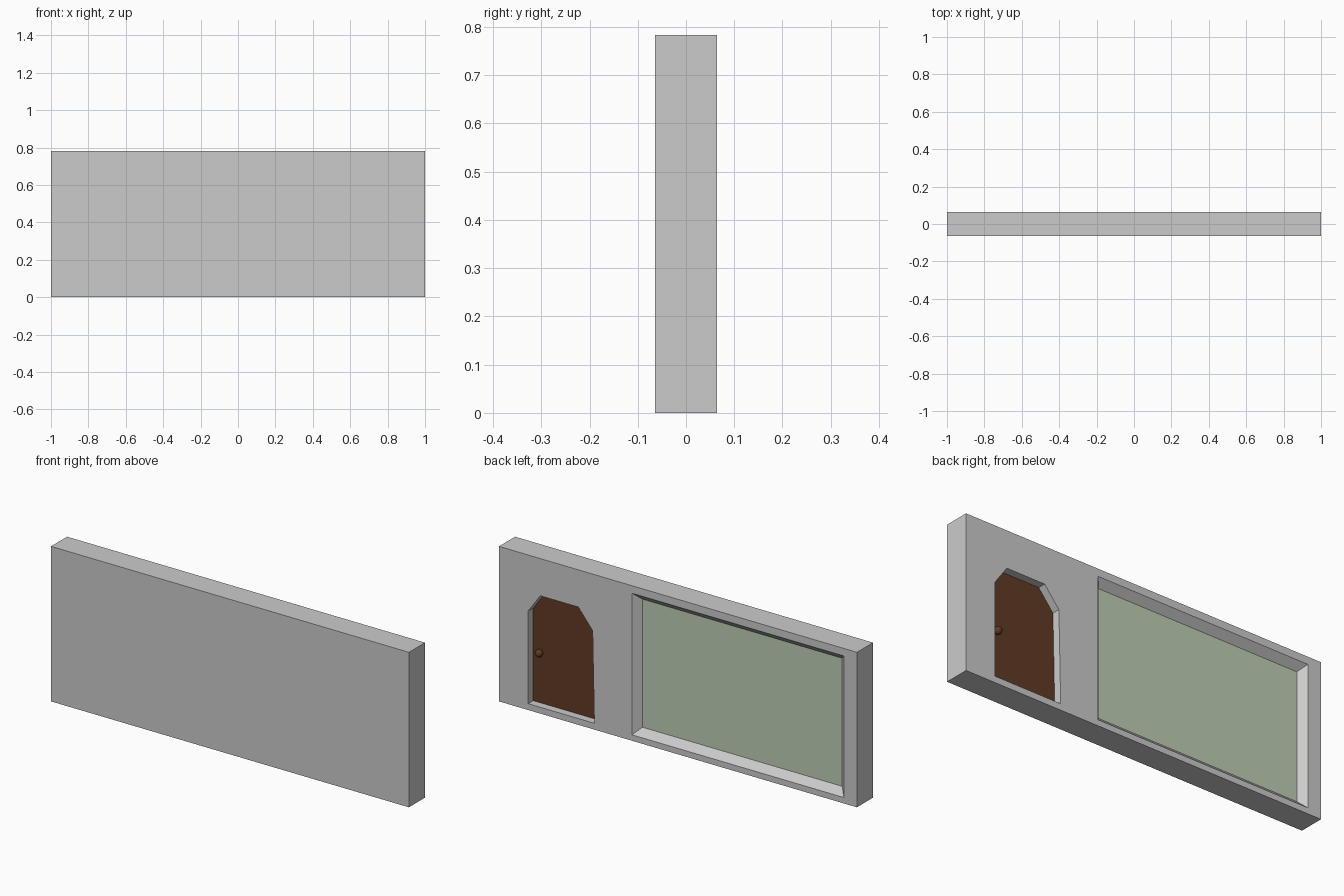
import bpy, bmesh

if "Cube" in bpy.data.objects:
    bpy.data.objects.remove(bpy.data.objects["Cube"])

HALF_X, HALF_Y, HEIGHT = 1.0, 0.064, 0.783


def material(name, color):
    m = bpy.data.materials.new(name)
    m.diffuse_color = (*color, 1)
    m.use_nodes = True
    m.node_tree.nodes["Principled BSDF"].inputs["Base Color"].default_value = m.diffuse_color
    return m


def finish(bm, name, mat=None):
    me = bpy.data.meshes.new(name)
    bm.to_mesh(me)
    bm.free()
    ob = bpy.data.objects.new(name, me)
    bpy.context.collection.objects.link(ob)
    if mat:
        me.materials.append(mat)
    return ob


def ring(bm, outline, y):
    return [bm.verts.new((x, y, z)) for x, z in outline]


def bridge(bm, a, b):
    n = len(a)
    for i in range(n):
        j = (i + 1) % n
        bm.faces.new((a[i], a[j], b[j], b[i]))


def rect(x0, x1, z0, z1):
    return [(x0, z0), (x1, z0), (x1, z1), (x0, z1)]


def panel(name, outline, y, mat):
    bm = bmesh.new()
    f = bm.faces.new(ring(bm, outline, y))
    f.normal_update()
    if f.normal.y < 0:
        f.normal_flip()
    return finish(bm, name, mat)


# Outlines in x, z
wall = rect(-HALF_X, HALF_X, 0, HEIGHT)
door = [(0.467, 0.032), (0.837, 0.032), (0.837, 0.50),
        (0.77, 0.595), (0.557, 0.595), (0.477, 0.497)]
window = rect(-0.927, 0.257, 0.03, 0.745)
pane = rect(-0.893, 0.223, 0.064, 0.711)
DOOR_Y, PANE_Y = HALF_Y - 0.04, HALF_Y - 0.035

# Wall slab with a straight door recess and a bevelled window recess
bm = bmesh.new()
front = ring(bm, wall, -HALF_Y)
back = ring(bm, wall, HALF_Y)
bm.faces.new(front)
bridge(bm, front, back)
loops = [back]
for outer, inner, y in ((door, door, DOOR_Y), (window, pane, PANE_Y)):
    o, i = ring(bm, outer, HALF_Y), ring(bm, inner, y)
    bridge(bm, o, i)
    loops.append(o)
edges = [bm.edges.get((lp[k], lp[k - 1])) for lp in loops for k in range(len(lp))]
bmesh.ops.triangle_fill(bm, use_beauty=True, edges=edges, normal=(0, 1, 0))
bmesh.ops.recalc_face_normals(bm, faces=bm.faces[:])
finish(bm, "wall")

# Door leaf, window pane
brown = material("door_brown", (0.12, 0.043, 0.017))
panel("door", door, DOOR_Y, brown)
panel("window_pane", pane, PANE_Y, material("pane_green", (0.52, 0.62, 0.46)))

# Door knob
bm = bmesh.new()
bmesh.ops.create_uvsphere(bm, u_segments=16, v_segments=8, radius=0.019)
bmesh.ops.translate(bm, verts=bm.verts[:], vec=(0.796, 0.036, 0.287))
for f in bm.faces:
    f.smooth = True
finish(bm, "door_knob", brown)
